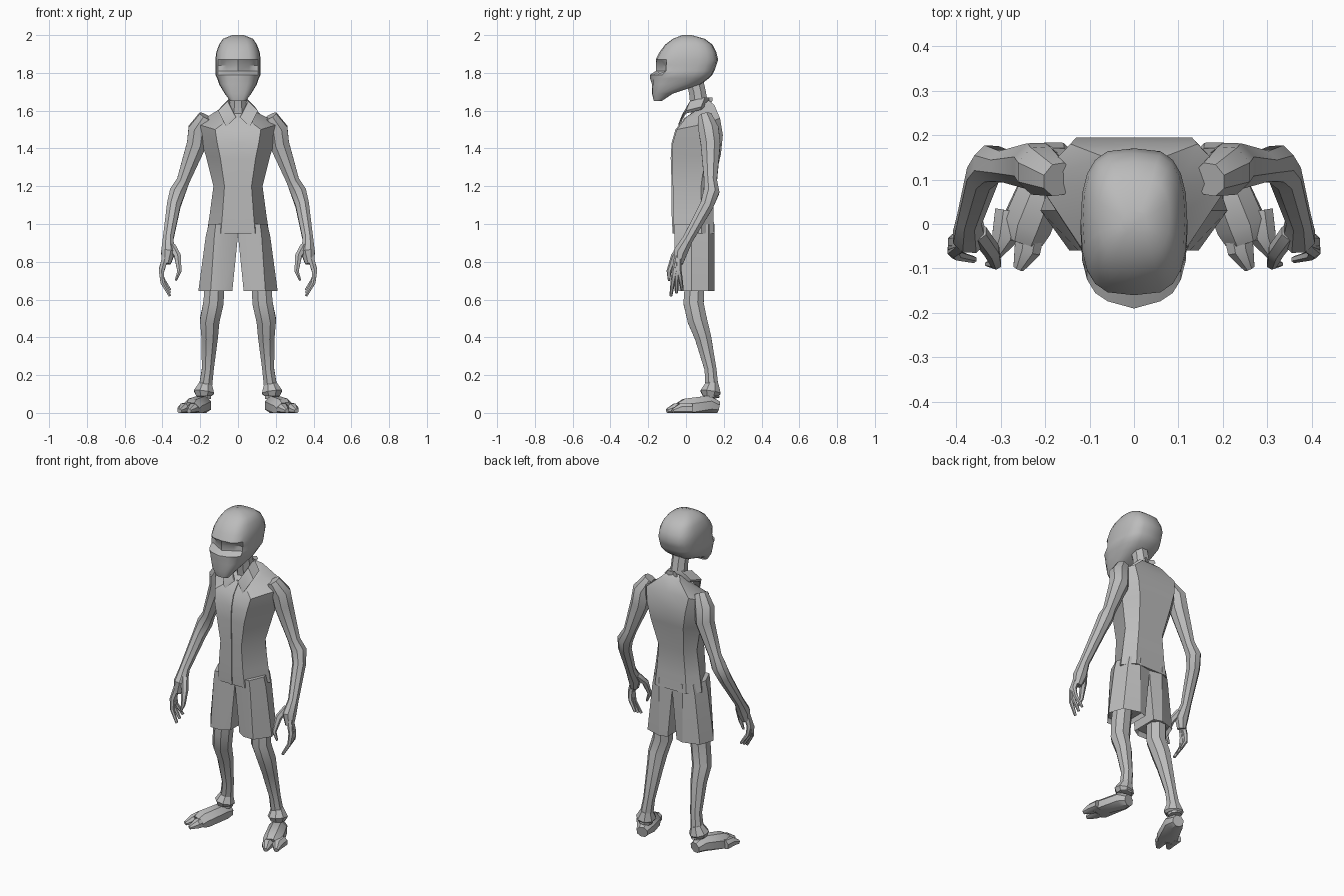
import bpy, bmesh, math
from mathutils import Vector

if "Cube" in bpy.data.objects:
    bpy.data.objects.remove(bpy.data.objects["Cube"], do_unlink=True)

grey = (.5, .5, .5, 1)
material = bpy.data.materials.new("plain grey")
material.use_nodes = True
material.diffuse_color = grey
material.node_tree.nodes["Principled BSDF"].inputs["Base Color"].default_value = grey


def loft(name, rings, side=1, angle=35, hollow=0):
    """Join rings of points into a closed skin; a negative side mirrors it."""
    bm = bmesh.new()
    loops = [[bm.verts.new((x * side, y, max(z, 0))) for x, y, z in ring] for ring in rings]
    for lower, upper in zip(loops, loops[1:]):
        for i in range(len(lower)):
            bm.faces.new((lower[i - 1], lower[i], upper[i], upper[i - 1]))
    bm.faces.new(loops[0])
    end_cap = bm.faces.new(loops[-1])
    bmesh.ops.recalc_face_normals(bm, faces=bm.faces[:])
    if hollow:
        bmesh.ops.inset_region(bm, faces=[end_cap], thickness=hollow / 4)
        for vert in end_cap.verts:
            vert.co.z += hollow
    mesh = bpy.data.meshes.new(name)
    bm.to_mesh(mesh)
    bm.free()
    mesh.materials.append(material)
    part = bpy.data.objects.new(name, mesh)
    bpy.context.collection.objects.link(part)
    bpy.ops.object.select_all(action='DESELECT')
    part.select_set(True)
    bpy.context.view_layer.objects.active = part
    bpy.ops.object.shade_smooth_by_angle(angle=math.radians(angle))


def tube(name, path, side=1, sides=8):
    """Sweep a round section along (x, y, z, radius) stations."""
    centres = [Vector(station[:3]) for station in path]
    rings = []
    for i, centre in enumerate(centres):
        ahead = centres[min(i + 1, len(centres) - 1)]
        along = (ahead - centres[max(i - 1, 0)]).normalized()
        across = Vector((1, 0, 0))
        across = (across - along * across.dot(along)).normalized()
        outward = along.cross(across)
        radius = path[i][3]
        angles = [math.tau * (corner + .5) / sides for corner in range(sides)]
        rings.append([centre + radius * (across * math.cos(a) + outward * math.sin(a))
                      for a in angles])
    loft(name, rings, side)


def symmetric(half):
    """Complete a half outline whose first and last points are on the midline."""
    return half + [(-x, y, z) for x, y, z in half[-2:0:-1]]


def head_ring(z, front, back, width):
    """Rounded box section with eye sockets and a nose ridge set by height."""
    half, steps = [], 10
    for step in range(steps + 1):
        angle = math.pi * step / steps
        cosine = math.cos(angle)
        depth = math.copysign(abs(cosine) ** .8, cosine)
        y = (front + back - (back - front) * depth) / 2
        if step in (1, 2) and 1.8 < z < 1.85:
            y += .03
        if step == 0 and 1.75 < z < 1.8:
            y -= .01
        half.append((width * abs(math.sin(angle)) ** .6, y, z))
    return symmetric(half)


def shirt_ring(z, tilt, width, front, back):
    """Broad back tapering to a narrower chest; tilt lowers the front edge."""
    low, high = z - tilt, z + tilt
    return symmetric([(0, front, low), (width * .55, front, low),
                      (width, back * .55, z), (width * .65, back, high), (0, back, high)])


def shorts_ring(z, inner, outer):
    """Faceted trouser section with a pressed front crease."""
    front, back, crease = -.06, .15, .08
    return [(inner, front / 2, z), (crease, front, z), ((crease + outer) / 2, front, z),
            (outer, back / 5, z), (outer * .85, back * .8, z),
            (crease, back, z), (inner, back * .9, z)]


# Head from chin to crown
loft("head", [head_ring(*row) for row in [
    (1.65, -.17, -.13, .04), (1.69, -.18, -.07, .07), (1.74, -.18, .08, .1),
    (1.77, -.18, .12, .11), (1.79, -.18, .14, .12), (1.81, -.16, .15, .12),
    (1.84, -.16, .16, .12), (1.87, -.16, .17, .12), (1.91, -.14, .16, .115),
    (1.95, -.11, .14, .1), (1.98, -.07, .1, .08), (2, -.02, .03, .03)]])

tube("neck", [(0, .04, 1.78, .05), (0, .06, 1.7, .048), (0, .08, 1.56, .055)])

# Shirt from collar to hips
shirt = [shirt_ring(*row) for row in [
    (1.61, .045, .06, 0, .12), (1.59, .04, .1, -.01, .15),
    (1.53, .03, .22, -.05, .18), (1.45, .02, .2, -.07, .195),
    (1.36, .01, .17, -.075, .185), (1.2, 0, .13, -.07, .145),
    (1.05, 0, .15, -.07, .145), (.95, 0, .165, -.065, .15)]]
loft("shirt", shirt, angle=30)

# Thin button strip following the shirt front
strip, lift = .008, Vector((0, .006, 0))
loft("button_strip", [[Vector((x, y, z)) + lift * direction
                       for x, direction in ((-strip, -1), (strip, -1), (strip, 1), (-strip, 1))]
                      for _, y, z in (ring[0] for ring in shirt)])

for side, label in ((1, "left"), (-1, "right")):
    # Folded collar flap from nape to throat
    fold, thickness = Vector((.05, -.02, -.05)), Vector((.01, 0, .015))
    loft(label + "_collar", [[top, top + fold, top + fold - thickness, top - thickness]
                             for top in map(Vector, [(-.03, .14, 1.67), (.04, .1, 1.67),
                                                     (.055, .02, 1.65), (.02, -.02, 1.58)])], side)

    # Flared shorts leg, open at the hem
    loft(label + "_shorts_leg", [shorts_ring(1, 0, .155), shorts_ring(.94, 0, .17),
                                 shorts_ring(.645, .03, .21)], side, angle=25, hollow=.03)

    # Leg with a bony knee and loose ankle cuff
    tube(label + "_leg", [(.12, .05, .75, .055), (.13, .04, .58, .058), (.15, .06, .49, .056),
                          (.15, .09, .4, .047), (.16, .13, .23, .034), (.18, .14, .08, .04)], side)
    tube(label + "_ankle_cuff", [(.17, .14, .16, .034), (.18, .13, .11, .058),
                                 (.18, .13, .09, .045)], side)

    # Foot turned outward, with two broad toes
    tube(label + "_foot", [(.18, .17, .03, .035), (.19, .12, .04, .055),
                           (.24, 0, .02, .06), (.25, -.03, .01, .05)], side)
    for toe, shift_x, shift_y in (("inner", 0, 0), ("outer", .05, .03)):
        tube(f"{label}_{toe}_toe", [(x + shift_x, y + shift_y, z, radius) for x, y, z, radius in [
            (.23, 0, .02, .035), (.24, -.06, .02, .032), (.26, -.1, .01, .013)]], side)

    # Arm from shoulder through elbow into the palm
    tube(label + "_arm", [
        (.17, .1, 1.57, .04), (.21, .12, 1.5, .058), (.22, .13, 1.42, .056),
        (.29, .13, 1.23, .037), (.32, .135, 1.17, .045), (.34, .11, 1.1, .039),
        (.37, .01, .92, .03), (.37, -.03, .85, .04), (.38, -.04, .79, .025)], side)
    tube(label + "_thumb", [(.35, -.02, .88, .022), (.32, -.06, .83, .02),
                            (.31, -.09, .75, .013), (.33, -.09, .7, .006)], side, sides=6)

    # Fingers share one curled path, spread from front to back
    curl = [(.38, -.04, .84), (.405, -.06, .75), (.4, -.07, .69), (.36, -.08, .62)]
    for index, finger in enumerate(("front", "middle", "back")):
        tube(f"{label}_{finger}_finger",
             [(x, y + index * joint * .01, z + index * joint * .005, .02 - joint * .004)
              for joint, (x, y, z) in enumerate(curl)], side, sides=6)
